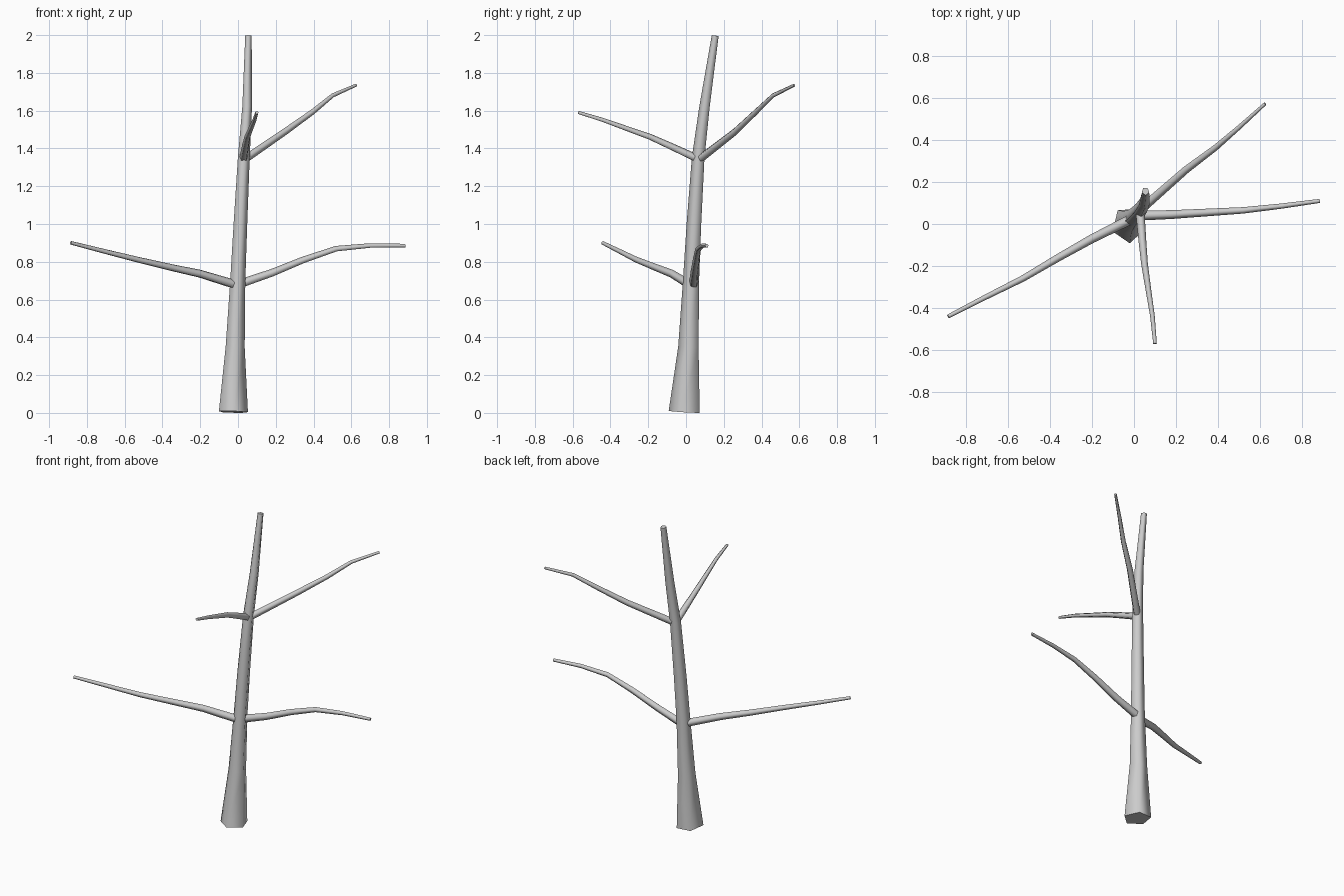
import bpy
import bmesh
from math import cos, sin, radians
from mathutils import Vector

cube = bpy.data.objects.get("Cube")
if cube:
    bpy.data.objects.remove(cube, do_unlink=True)

SIDES = 5

bark = bpy.data.materials.new("grey_bark")
bark.use_nodes = True
bark.diffuse_color = (0.6, 0.6, 0.6, 1)
bark.node_tree.nodes["Principled BSDF"].inputs["Base Color"].default_value = (0.6, 0.6, 0.6, 1)


def limb(name, path, radii, up, turn=0, stretch=1.0):
    """Five-sided tapering tube along a path, smooth sides, flat sharp ends."""
    pts = [Vector(p) for p in path]
    bm = bmesh.new()
    rings = []
    for i, p in enumerate(pts):
        d = Vector()
        if i > 0:
            d += (p - pts[i - 1]).normalized()
        if i < len(pts) - 1:
            d += (pts[i + 1] - p).normalized()
        d.normalize()
        u = (up - d * up.dot(d)).normalized()
        v = d.cross(u)
        ring = []
        for k in range(SIDES):
            a = radians(turn + k * 360 / SIDES)
            ring.append(bm.verts.new(p + radii[i] * (u * cos(a) + v * sin(a) * stretch)))
        rings.append(ring)
    for low, high in zip(rings, rings[1:]):
        for k in range(SIDES):
            n = (k + 1) % SIDES
            bm.faces.new((low[k], low[n], high[n], high[k])).smooth = True
    for cap in (bm.faces.new(rings[0][::-1]), bm.faces.new(rings[-1])):
        for edge in cap.edges:
            edge.smooth = False
    mesh = bpy.data.meshes.new(name)
    bm.to_mesh(mesh)
    bm.free()
    mesh.materials.append(bark)
    obj = bpy.data.objects.new(name, mesh)
    bpy.context.collection.objects.link(obj)
    return obj


def branch(name, path, thick, thin):
    """Branch whose thickness falls evenly from root to tip."""
    last = len(path) - 1
    radii = [thick + (thin - thick) * i / last for i in range(last + 1)]
    return limb(name, path, radii, Vector((0, 0, 1)))


# Trunk, leaning back with a flared foot
limb("trunk",
     [(-.026, -.003, .005), (-.016, .017, .35), (-.002, .03, .7), (.012, .045, 1.0),
      (.03, .067, 1.35), (.048, .1, 1.62), (.055, .156, 1.997)],
     [.081, .053, .042, .038, .033, .027, .018],
     Vector((1, 0, 0)), turn=130, stretch=1.1)

# Lower pair of branches
branch("lower_right_branch",
       [(-.02, .02, .68), (-.2, -.07, .735), (-.36, -.16, .77),
        (-.53, -.26, .81), (-.71, -.35, .855), (-.885, -.44, .9)], .025, .01)
branch("lower_left_branch",
       [(.02, .04, .685), (.18, .045, .74), (.35, .055, .81),
        (.52, .065, .868), (.7, .085, .885), (.885, .11, .885)], .025, .01)

# Upper pair of branches
branch("upper_back_branch",
       [(.045, .08, 1.35), (.25, .26, 1.49), (.39, .365, 1.59),
        (.5, .46, 1.68), (.625, .573, 1.735)], .022, .008)
branch("upper_front_branch",
       [(.03, .045, 1.352), (.04, -.08, 1.41), (.05, -.19, 1.46),
        (.068, -.31, 1.503), (.088, -.44, 1.55), (.1, -.57, 1.59)], .022, .009)
